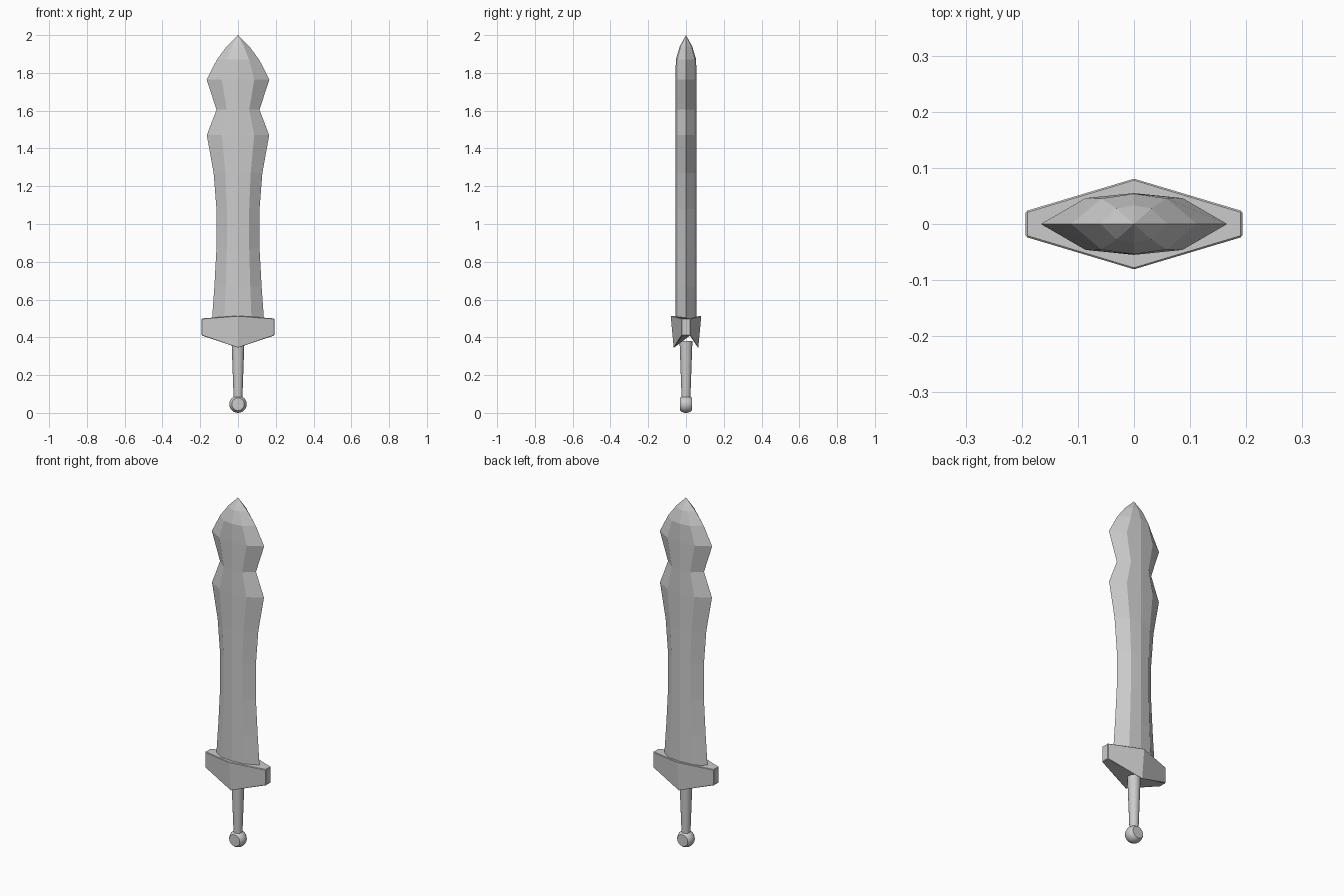
import bpy, bmesh
from math import cos, sin, tau, sqrt, radians

if "Cube" in bpy.data.objects:
    bpy.data.objects.remove(bpy.data.objects["Cube"])


def loft(name, rings, smooth=None):
    """Skin equal-length rings of points and cap both ends."""
    bm = bmesh.new()
    loops = [[bm.verts.new(p) for p in ring] for ring in rings]
    n = len(loops[0])
    for a, b in zip(loops, loops[1:]):
        for i in range(n):
            j = (i + 1) % n
            bm.faces.new((a[i], a[j], b[j], b[i]))
    bm.faces.new(loops[0])
    bm.faces.new(loops[-1])
    bmesh.ops.remove_doubles(bm, verts=bm.verts, dist=1e-5)
    bmesh.ops.recalc_face_normals(bm, faces=bm.faces)
    mesh = bpy.data.meshes.new(name)
    bm.to_mesh(mesh)
    bm.free()
    ob = bpy.data.objects.new(name, mesh)
    bpy.context.collection.objects.link(ob)
    if smooth:
        bpy.ops.object.select_all(action='DESELECT')
        bpy.context.view_layer.objects.active = ob
        ob.select_set(True)
        bpy.ops.object.shade_smooth_by_angle(angle=radians(smooth))
    return ob


def circle(r, n=24):
    return [(r * cos(tau * i / n), r * sin(tau * i / n)) for i in range(n)]


# Blade: eight-sided section, (height, half width, half thickness)
stations = [(0.47, 0.139, 0.055), (0.67, 0.125, 0.055), (0.87, 0.114, 0.055),
            (1.08, 0.114, 0.055), (1.27, 0.129, 0.055), (1.47, 0.165, 0.055),
            (1.605, 0.114, 0.055), (1.765, 0.166, 0.055), (1.87, 0.112, 0.054),
            (1.94, 0.060, 0.033), (2.0, 0.0006, 0.0003)]


def blade_ring(z, w, t):
    m, s = 0.52 * w, 0.84 * t
    return [(w, 0, z), (m, s, z), (0, t, z), (-m, s, z),
            (-w, 0, z), (-m, -s, z), (0, -t, z), (m, -s, z)]


loft("blade", [blade_ring(*s) for s in stations])


# Guard: lozenge plan with blunt ends, pointed underside
def guard_ring(end_z, mid_z, end_x, mid_y):
    e = 0.023
    return [(end_x, -e, end_z), (end_x, e, end_z), (0, mid_y, mid_z),
            (-end_x, e, end_z), (-end_x, -e, end_z), (0, -mid_y, mid_z)]


guard = loft("guard", [guard_ring(0.41, 0.343, 0.193, 0.065),
                       guard_ring(0.50, 0.515, 0.193, 0.081)])
bevel = guard.modifiers.new("edge_bevel", 'BEVEL')
bevel.width = 0.003
bevel.segments = 1

# Grip: round, tapering toward the pommel
loft("grip", [[(x, y, z) for x, y in circle(r)]
              for z, r in [(0.07, 0.023), (0.38, 0.034)]], smooth=40)

# Pommel: ball with flat front and back
R, flat, zc = 0.046, 0.032, 0.046
ys = [flat * k / 4 for k in range(-4, 5)]
loft("pommel", [[(x, y, zc + z) for x, z in circle(sqrt(R * R - y * y))]
                for y in ys], smooth=35)
